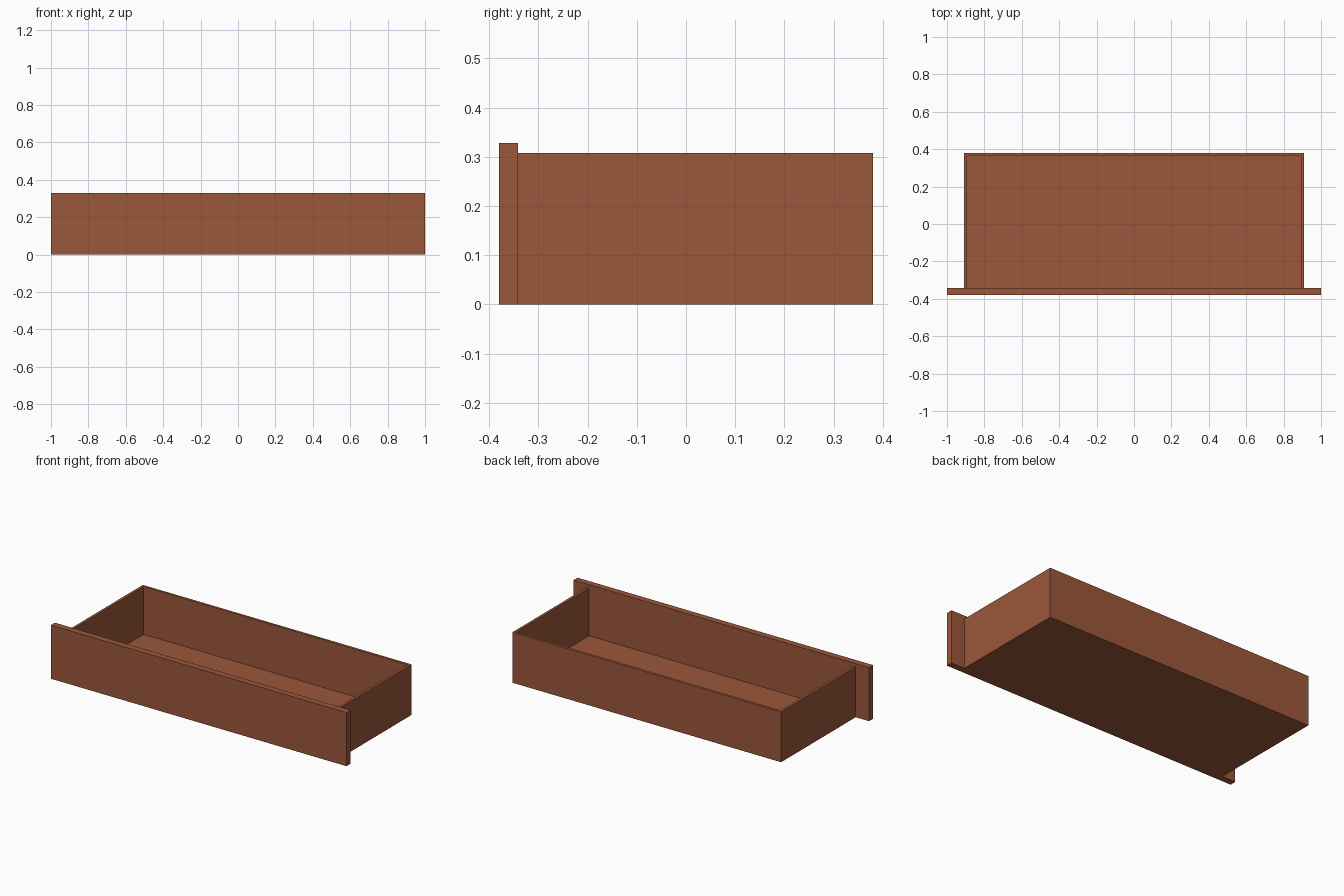
import bpy
import bmesh
from mathutils import Matrix

if "Cube" in bpy.data.objects:
    bpy.data.objects.remove(bpy.data.objects["Cube"])

wood = bpy.data.materials.new("reddish brown wood")
wood.diffuse_color = (0.33, 0.095, 0.042, 1)
wood.use_nodes = True
wood.node_tree.nodes["Principled BSDF"].inputs["Base Color"].default_value = wood.diffuse_color


def make_box(name, lo, hi, open_sides=()):
    """Axis-aligned box; faces whose normals are in open_sides are left out."""
    bm = bmesh.new()
    size = [b - a for a, b in zip(lo, hi)]
    centre = [(a + b) / 2 for a, b in zip(lo, hi)]
    bmesh.ops.create_cube(bm, size=1, matrix=Matrix.Translation(centre) @ Matrix.Diagonal((*size, 1)))
    bm.normal_update()
    gone = [f for f in bm.faces if tuple(round(c) for c in f.normal) in open_sides]
    bmesh.ops.delete(bm, geom=gone, context='FACES')
    mesh = bpy.data.meshes.new(name)
    bm.to_mesh(mesh)
    bm.free()
    mesh.materials.append(wood)
    obj = bpy.data.objects.new(name, mesh)
    bpy.context.collection.objects.link(obj)
    return obj


# Wide front panel
make_box("front_panel", (-1, -0.38, 0), (1, -0.341, 0.328))

# Tray: floor, sides and back as one thin shell, closed off by the panel
tray = make_box("drawer_tray", (-0.91, -0.341, 0), (0.91, 0.38, 0.308),
                open_sides=((0, 0, 1), (0, -1, 0)))
shell = tray.modifiers.new("board_thickness", 'SOLIDIFY')
shell.thickness = 0.016
shell.offset = -1
shell.use_even_offset = True
